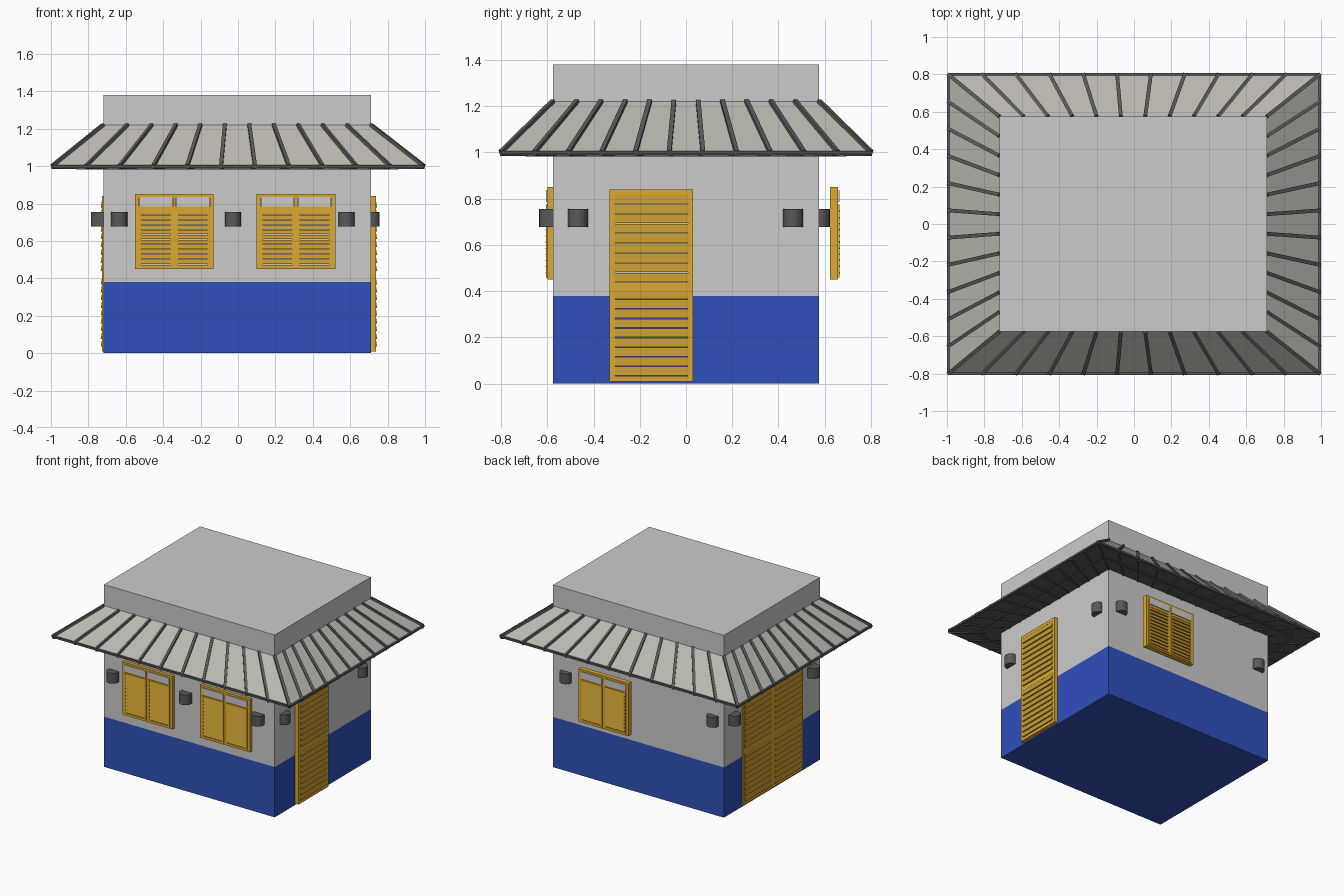
import bpy, bmesh
from mathutils import Vector, Matrix

if "Cube" in bpy.data.objects:
    bpy.data.objects.remove(bpy.data.objects["Cube"])


def mat(name, c):
    m = bpy.data.materials.new(name)
    m.diffuse_color = (*c, 1)
    m.use_nodes = True
    m.node_tree.nodes["Principled BSDF"].inputs["Base Color"].default_value = m.diffuse_color
    return m


BLUE = mat("blue paint", (0.03, 0.08, 0.50))
YELLOW = mat("yellow frame", (0.72, 0.40, 0.03))
SLAT = mat("ochre slat", (0.56, 0.32, 0.03))
TIN = mat("roof sheet", (0.50, 0.49, 0.44))
DARK = mat("dark metal", (0.10, 0.10, 0.10))
X0, X1, Y = -0.72, 0.71, 0.575


def finish(bm, name, m=None):
    bmesh.ops.recalc_face_normals(bm, faces=bm.faces)
    me = bpy.data.meshes.new(name)
    bm.to_mesh(me)
    bm.free()
    ob = bpy.data.objects.new(name, me)
    bpy.context.collection.objects.link(ob)
    if m:
        me.materials.append(m)
    return ob


def on_wall(wall, u, d, z):
    """u runs along the wall, d is the distance out of it."""
    return {"front": (u, -Y - d, z), "back": (u, Y + d, z),
            "right": (X1 + d, u, z), "left": (X0 - d, u, z)}[wall]


def prism(bm, wall, u0, u1, profile):
    """Extrude a (d, z) profile along the wall from u0 to u1."""
    a = [bm.verts.new(on_wall(wall, u0, d, z)) for d, z in profile]
    b = [bm.verts.new(on_wall(wall, u1, d, z)) for d, z in profile]
    bm.faces.new(a)
    bm.faces.new(b[::-1])
    n = len(a)
    for i in range(n):
        j = (i + 1) % n
        bm.faces.new((a[i], b[i], b[j], a[j]))


def block(bm, wall, u0, u1, d0, d1, z0, z1):
    prism(bm, wall, u0, u1, [(d0, z0), (d1, z0), (d1, z1), (d0, z1)])


def border(bm, wall, u0, u1, d0, d1, z0, z1, w):
    for a, b in ((u0, u0 + w), (u1 - w, u1)):
        block(bm, wall, a, b, d0, d1, z0, z1)
    for a, b in ((z0, z0 + w), (z1 - w, z1)):
        block(bm, wall, u0 + w, u1 - w, d0, d1, a, b)


def louvres(bm, wall, u0, u1, d0, d1, z0, z1, n):
    h = (z1 - z0) / n
    for i in range(n):
        z = z0 + i * h
        prism(bm, wall, u0, u1, [(d0, z + 0.003), (d1, z + 0.003),
                                 (d1 - 0.007, z + h), (d0, z + h)])


def window(name, wall, u0, d0, d1):
    f, s, g = bmesh.new(), bmesh.new(), bmesh.new()
    u1, z0, z1 = u0 + 0.42, 0.45, 0.85
    mid = (u0 + u1) / 2
    border(f, wall, u0, u1, d0, d1, z0, z1, 0.02)
    block(f, wall, mid - 0.008, mid + 0.008, d0, d1, z0 + 0.02, z1 - 0.02)
    block(f, wall, u0 + 0.02, u1 - 0.02, d0, d1, 0.765, 0.785)
    for a, b in ((u0 + 0.02, mid - 0.008), (mid + 0.008, u1 - 0.02)):
        border(f, wall, a, b, d0, d1 + 0.006, 0.46, 0.775, 0.012)
        louvres(s, wall, a + 0.012, b - 0.012, d0, d1 + 0.009, 0.474, 0.765, 11)
        block(g, wall, a + 0.003, b - 0.003, d0, d1 + 0.006, 0.785, 0.835)
    finish(f, name + "_frame", YELLOW)
    finish(s, name + "_shutter_slats", SLAT)
    finish(g, name + "_transom_panes")


def door(name, wall, u0, d1):
    f, s = bmesh.new(), bmesh.new()
    u1 = u0 + 0.36
    border(f, wall, u0, u1, 0, d1, 0.01, 0.84, 0.022)
    block(f, wall, u0 + 0.022, u1 - 0.022, 0, d1, 0.405, 0.437)
    for a, b in ((0.032, 0.405), (0.437, 0.818)):
        louvres(s, wall, u0 + 0.022, u1 - 0.022, 0, d1 + 0.006, a, b, 9)
    finish(f, name + "_frame", YELLOW)
    finish(s, name + "_slats", SLAT)


def lamp(name, wall, u, out):
    # rounded shade standing against the wall
    bm = bmesh.new()
    r, z0, z1 = 0.043, 0.678, 0.755
    c = Vector(on_wall(wall, u, out - r, (z0 + z1) / 2))
    bmesh.ops.create_cone(bm, cap_ends=True, segments=20, radius1=r, radius2=r,
                          depth=z1 - z0, matrix=Matrix.Translation(c))
    block(bm, wall, u - r, u + r, 0, out - r, z0, z1)
    finish(bm, name, DARK)


def bar(bm, p, q, w):
    """Square rod from p to q."""
    p, q = Vector(p), Vector(q)
    t = q - p
    m = Matrix.Translation((p + q) / 2) @ t.to_track_quat("Z", "Y").to_matrix().to_4x4()
    bmesh.ops.create_cube(bm, size=1, matrix=m @ Matrix.Diagonal((w, w, t.length, 1)))


# walls
for name, z0, z1, m in (("painted_base", 0, 0.38, BLUE), ("upper_walls", 0.38, 1.38, None)):
    bm = bmesh.new()
    bmesh.ops.create_cube(bm, size=1, matrix=Matrix.Translation(((X0 + X1) / 2, 0, (z0 + z1) / 2))
                          @ Matrix.Diagonal((X1 - X0, 2 * Y, z1 - z0, 1)))
    finish(bm, name, m)

# roof skirt: sloping sheets, thin eave edge and flat soffit
EX, EY, EZ, TZ = 0.993, 0.8, 1.0, 1.22


def ring(x0, x1, y, z):
    return [Vector(v) for v in ((x0, -y, z), (x1, -y, z), (x1, y, z), (x0, y, z))]


top, eave = ring(X0, X1, Y, TZ), ring(-EX, EX, EY, EZ)
low, inner = ring(-EX, EX, EY, 0.99), ring(X0, X1, Y, 0.99)
for name, rings, m in (("roof_sheets", (top, eave), TIN), ("roof_soffit", (eave, low, inner), DARK)):
    bm = bmesh.new()
    loops = [[bm.verts.new(v) for v in r] for r in rings]
    for a, b in zip(loops, loops[1:]):
        for i in range(4):
            j = (i + 1) % 4
            bm.faces.new((a[i], b[i], b[j], a[j]))
    finish(bm, name, m)

# roof ribs, soffit joists and battens
ribs, joists = bmesh.new(), bmesh.new()
for i in range(4):
    j = (i + 1) % 4
    bar(ribs, eave[i], eave[j], 0.014)
    bar(joists, (low[i] + inner[i]) / 2, (low[j] + inner[j]) / 2, 0.014)
    for k in range(11):
        t = k / 11
        bar(ribs, eave[i].lerp(eave[j], t), top[i].lerp(top[j], t), 0.02)
        bar(joists, low[i].lerp(low[j], t), inner[i].lerp(inner[j], t), 0.012)
finish(ribs, "roof_ribs", DARK)
finish(joists, "soffit_joists", DARK)

# openings
window("front_left_window", "front", -0.55, 0, 0.024)
window("front_right_window", "front", 0.10, 0, 0.024)
window("back_window", "back", 0.02, 0.047, 0.083)
door("right_door", "right", -0.33, 0.028)
door("left_door_a", "left", -0.36, 0.008)
door("left_door_b", "left", 0.0, 0.008)

# wall lamps
for wall, out, us in (("front", 0.06, (-0.635, -0.027, 0.58)), ("back", 0.047, (-0.63, 0.60)),
                      ("right", 0.047, (-0.467, 0.463)), ("left", 0.065, (-0.467, 0.475))):
    for n, u in enumerate(us):
        lamp(f"{wall}_lamp_{n + 1}", wall, u, out)
